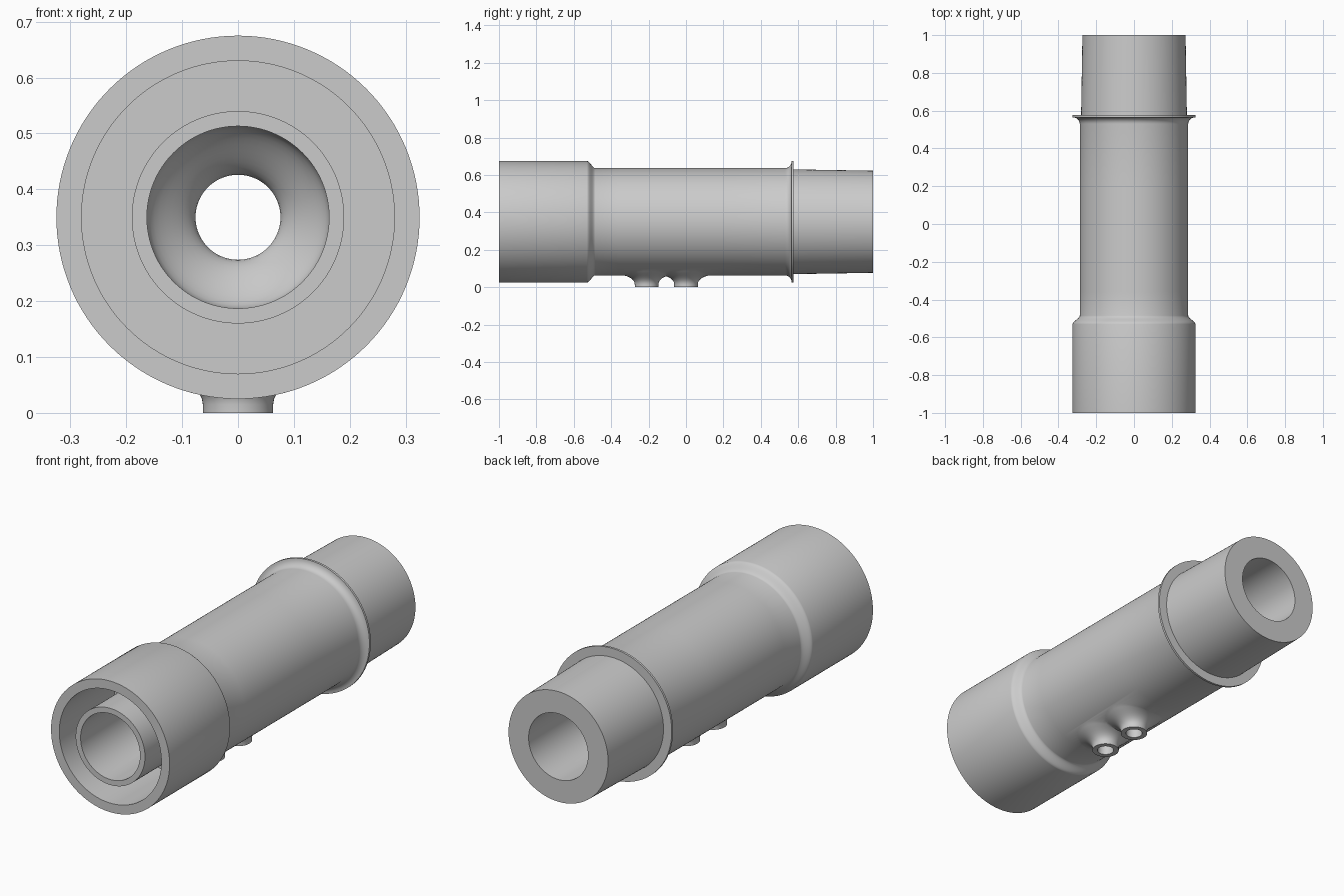
import bpy, bmesh, math
from mathutils import Matrix

cube = bpy.data.objects.get("Cube")
if cube:
    bpy.data.objects.remove(cube, do_unlink=True)

AXIS_Z = 0.35      # height of the tube's centre line
BODY_R = 0.287     # outer radius of the middle section
NECK_R, FLARE_R = 0.063, 0.14

grey = bpy.data.materials.new("plain grey")
grey.use_nodes = True
grey.diffuse_color = (0.6, 0.6, 0.6, 1)
grey.node_tree.nodes["Principled BSDF"].inputs["Base Color"].default_value = (0.6, 0.6, 0.6, 1)


def revolve(name, profile, steps, closed):
    """Turn (radius, height) points around local z into a solid."""
    bm = bmesh.new()
    rings = []
    for r, h in profile:
        rings.append([bm.verts.new((r * math.cos(a), r * math.sin(a), h))
                      for a in (math.tau * i / steps for i in range(steps))])
    pairs = list(zip(rings, rings[1:]))
    if closed:
        pairs.append((rings[-1], rings[0]))
    else:
        bm.faces.new(rings[0])
        bm.faces.new(rings[-1])
    for a, b in pairs:
        for i in range(steps):
            j = (i + 1) % steps
            bm.faces.new((a[i], a[j], b[j], b[i]))
    bmesh.ops.recalc_face_normals(bm, faces=bm.faces)
    mesh = bpy.data.meshes.new(name)
    bm.to_mesh(mesh)
    bm.free()
    mesh.materials.append(grey)
    obj = bpy.data.objects.new(name, mesh)
    bpy.context.collection.objects.link(obj)
    return obj


def ease(start, end, count):
    """S-shaped run of points between two (radius, height) points."""
    pts = []
    for i in range(count + 1):
        t = i / count
        s = t * t * (3 - 2 * t)
        pts.append((start[0] + (end[0] - start[0]) * s,
                    start[1] + (end[1] - start[1]) * t))
    return pts


def combine(target, other, operation):
    mod = target.modifiers.new(operation, 'BOOLEAN')
    mod.operation, mod.solver, mod.object = operation, 'EXACT', other
    bpy.context.view_layer.objects.active = target
    bpy.ops.object.modifier_apply(modifier=mod.name)
    bpy.data.objects.remove(other, do_unlink=True)


# Tube: socket collar, body, flange, spigot, then the narrowing bore
flange = [(BODY_R + 0.038 * (1 - math.cos(a)), 0.53 + 0.035 * math.sin(a))
          for a in (math.pi / 2 * i / 6 for i in range(7))]
outside = [(0.28, -1), (0.325, -1), (0.325, -0.53)]
outside += ease((0.325, -0.53), (BODY_R, -0.485), 8)[1:]
outside += [(BODY_R, -0.36), (BODY_R, 0.2)] + flange
outside += [(0.325, 0.576), (0.28, 0.576), (0.273, 1)]
bore = [(0.163, 1)] + ease((0.163, 0.5), (0.076, 0.05), 14)
bore += ease((0.076, -0.05), (0.163, -0.17), 12) + [(0.163, -1)]
socket = [(0.19, -1), (0.19, -0.57), (0.28, -0.57)]
tube = revolve("venturi_tube", outside + bore + socket, 128, True)
# local z becomes the world y axis
tube.data.transform(Matrix.Translation((0, 0, AXIS_Z)) @ Matrix.Rotation(-math.pi / 2, 4, 'X'))

# Two flared pressure ports under the body, each drilled into the bore
flare = [(FLARE_R - (FLARE_R - NECK_R) * math.cos(a), 0.015 + 0.049 * math.sin(a))
         for a in (math.pi / 2 * i / 8 for i in range(9))]
for y in (-0.211, 0.0):
    port = revolve("port", [(NECK_R, 0)] + flare + [(FLARE_R, 0.075)], 48, False)
    # wrap the flare around the round body
    for v in port.data.vertices:
        w = max(0, (math.hypot(v.co.x, v.co.y) - NECK_R) / (FLARE_R - NECK_R))
        v.co.z += w * (BODY_R - math.sqrt(BODY_R ** 2 - v.co.x ** 2))
    port.data.transform(Matrix.Translation((0, y, 0)))
    combine(tube, port, 'UNION')
for y in (-0.211, 0.0):
    drill = revolve("port_drill", [(0.039, -0.05), (0.039, AXIS_Z)], 40, False)
    drill.data.transform(Matrix.Translation((0, y, 0)))
    combine(tube, drill, 'DIFFERENCE')

bpy.ops.object.select_all(action='DESELECT')
tube.select_set(True)
bpy.context.view_layer.objects.active = tube
bpy.ops.object.shade_smooth_by_angle(angle=math.radians(35))
